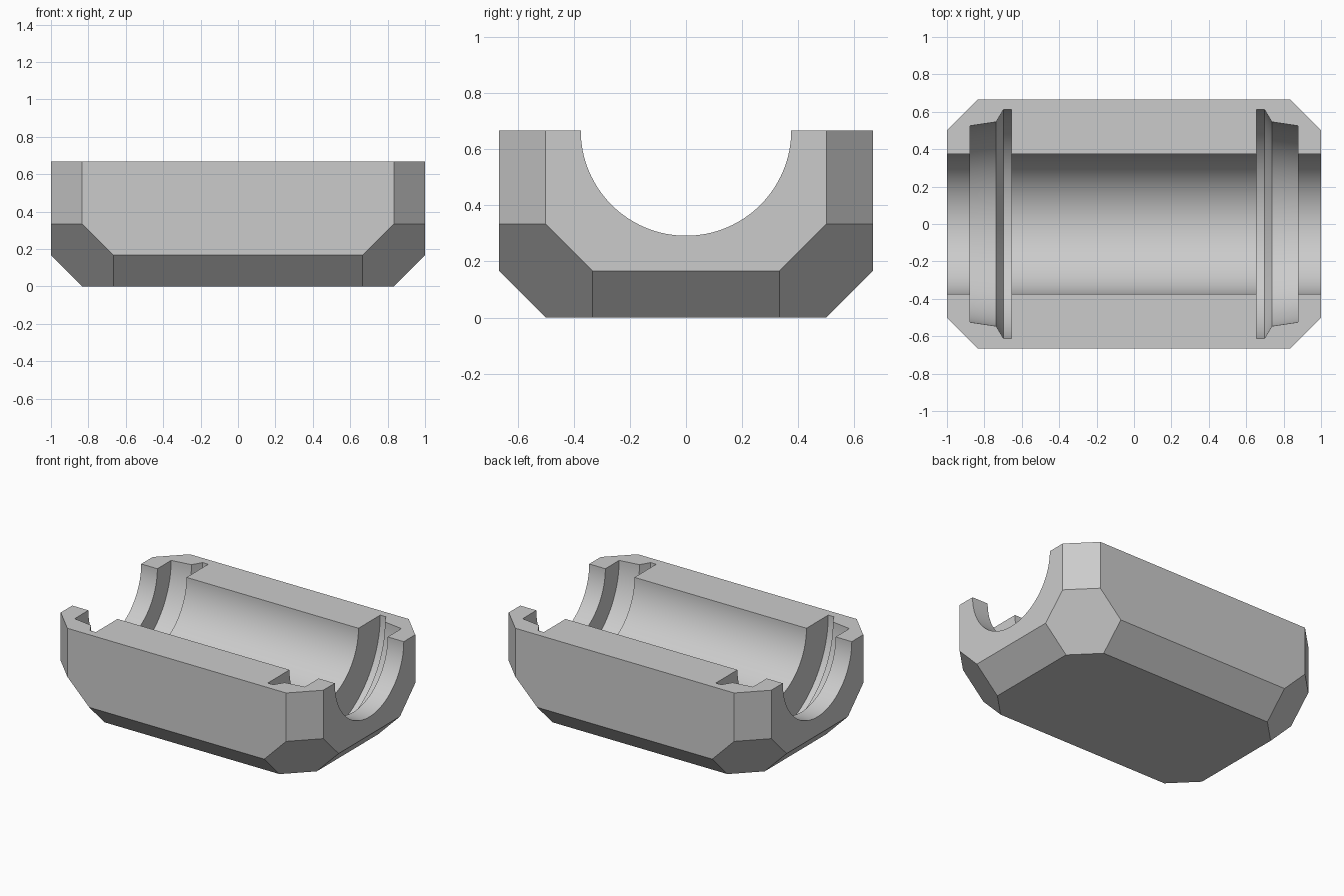
import bpy, bmesh, math
from itertools import permutations
from mathutils import Matrix

cube = bpy.data.objects.get("Cube")
if cube:
    bpy.data.objects.remove(cube, do_unlink=True)

HX, HY, H = 1.0, 2 / 3, 2 / 3      # half length, half width, height
C = 1 / 6                          # chamfer size

grey = bpy.data.materials.new("plain_grey")
grey.use_nodes = True
colour = (0.6, 0.6, 0.6, 1)
grey.diffuse_color = colour
grey.node_tree.nodes["Principled BSDF"].inputs["Base Color"].default_value = colour


def make_object(name, bm):
    bmesh.ops.recalc_face_normals(bm, faces=bm.faces)
    mesh = bpy.data.meshes.new(name)
    bm.to_mesh(mesh)
    bm.free()
    mesh.materials.append(grey)
    ob = bpy.data.objects.new(name, mesh)
    bpy.context.collection.objects.link(ob)
    return ob


# Chamfered block with hexagonal lower corners
bm = bmesh.new()
for sx in (-1, 1):
    for sy in (-1, 1):
        for a, b, c in permutations((0, C, 2 * C)):
            bm.verts.new((sx * (HX - a), sy * (HY - b), c))
        for a, b in ((0, C), (C, 0)):
            bm.verts.new((sx * (HX - a), sy * (HY - b), H))
bmesh.ops.convex_hull(bm, input=bm.verts)
bmesh.ops.dissolve_limit(bm, angle_limit=0.02, verts=bm.verts, edges=bm.edges)
shell = make_object("half_shell", bm)

# Turned cutter: bore with a stepped, tapered seat near each end
half = [(0.655, 0.375), (0.655, 0.612), (0.698, 0.612), (0.737, 0.546),
        (0.877, 0.525), (0.877, 0.375), (1.1, 0.375)]
profile = [(-x, r) for x, r in reversed(half)] + half
bm = bmesh.new()
SEG = 128
rings = []
for x, r in profile:
    ring = bmesh.ops.create_circle(
        bm, segments=SEG, radius=r,
        matrix=Matrix.Translation((x, 0, H)) @ Matrix.Rotation(math.pi / 2, 4, 'Y'))
    rings.append(ring["verts"])
for p, q in zip(rings, rings[1:]):
    for i in range(SEG):
        j = (i + 1) % SEG
        bm.faces.new((p[i], p[j], q[j], q[i]))
bm.faces.new(rings[0])
bm.faces.new(rings[-1])
cutter = make_object("bore_cutter", bm)
cutter.hide_render = True

# Cut the bore, then drop the cutter
mod = shell.modifiers.new("bore", 'BOOLEAN')
mod.operation = 'DIFFERENCE'
mod.solver = 'EXACT'
mod.object = cutter
bpy.context.view_layer.objects.active = shell
shell.select_set(True)
bpy.ops.object.modifier_apply(modifier=mod.name)
bpy.data.objects.remove(cutter, do_unlink=True)
bpy.ops.object.shade_smooth_by_angle(angle=math.radians(20))
